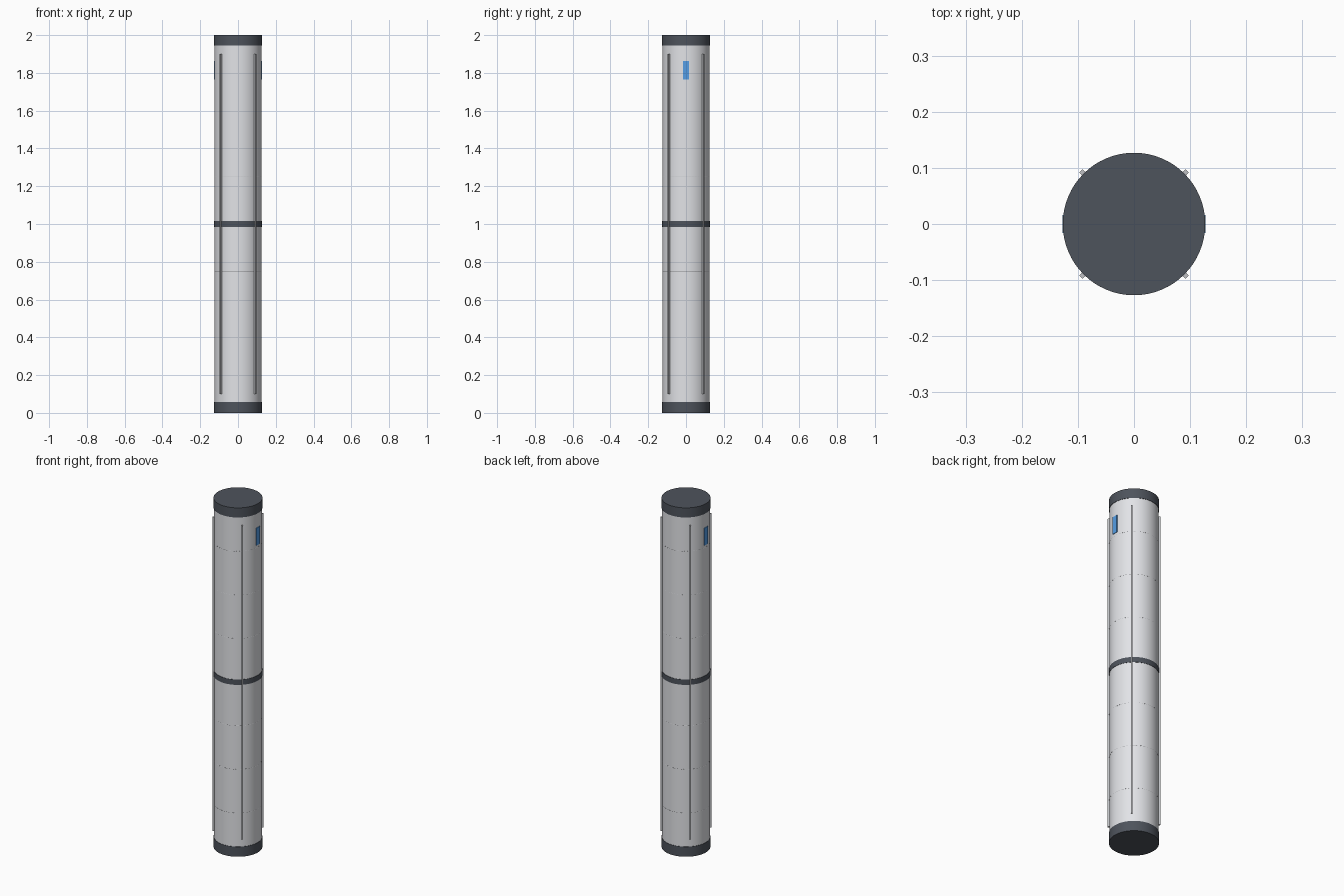
import bpy
import math

cube = bpy.data.objects.get("Cube")
if cube:
    bpy.data.objects.remove(cube, do_unlink=True)


def material(name, color):
    mat = bpy.data.materials.new(name)
    mat.use_nodes = True
    rgba = (*color, 1.0)
    mat.diffuse_color = rgba
    mat.node_tree.nodes["Principled BSDF"].inputs["Base Color"].default_value = rgba
    return mat


LIGHT = material("light grey", (0.76, 0.77, 0.8))
DARK = material("dark slate", (0.076, 0.087, 0.107))
GREY = material("mid grey", (0.52, 0.53, 0.55))
BLUE = material("blue", (0.09, 0.34, 0.78))


def finish(name, mat):
    obj = bpy.context.object
    obj.name = name
    obj.data.materials.append(mat)
    return obj


def cylinder(name, mat, radius, bottom, top):
    bpy.ops.mesh.primitive_cylinder_add(
        vertices=64, radius=radius, depth=top - bottom,
        location=(0, 0, (bottom + top) / 2))
    finish(name, mat)
    bpy.ops.object.shade_smooth_by_angle(angle=math.radians(35))


def box(name, mat, size, distance, angle, z):
    """Box set on the tube at an angle; size is radial, tangential, height."""
    bpy.ops.mesh.primitive_cube_add(
        size=1, rotation=(0, 0, angle),
        location=(distance * math.cos(angle), distance * math.sin(angle), z))
    finish(name, mat).scale = size


# Main tube with end caps and the middle joint band
RADIUS = 0.125
cylinder("body_tube", LIGHT, RADIUS, 0.03, 1.97)
cylinder("bottom_cap", DARK, 0.127, 0, 0.057)
cylinder("top_cap", DARK, 0.127, 1.945, 2)
cylinder("middle_band", DARK, 0.1268, 0.985, 1.015)

# Hairline seams between the tube sections
for i in (1, 2, 3, 5, 6, 7):
    bpy.ops.mesh.primitive_torus_add(
        major_radius=RADIUS, minor_radius=0.0005,
        major_segments=48, minor_segments=6, location=(0, 0, i * 0.25))
    finish(f"seam_{i}", GREY)

# Four long rails on the diagonals
for i in range(4):
    box(f"rail_{i + 1}", GREY, (0.012, 0.008, 1.8), 0.128,
        math.radians(45 + 90 * i), 1.0)

# Blue indicator plates on both sides
for side, angle in (("left", 0), ("right", math.pi)):
    box(f"{side}_indicator", BLUE, (0.007, 0.032, 0.1), 0.1242, angle, 1.814)
